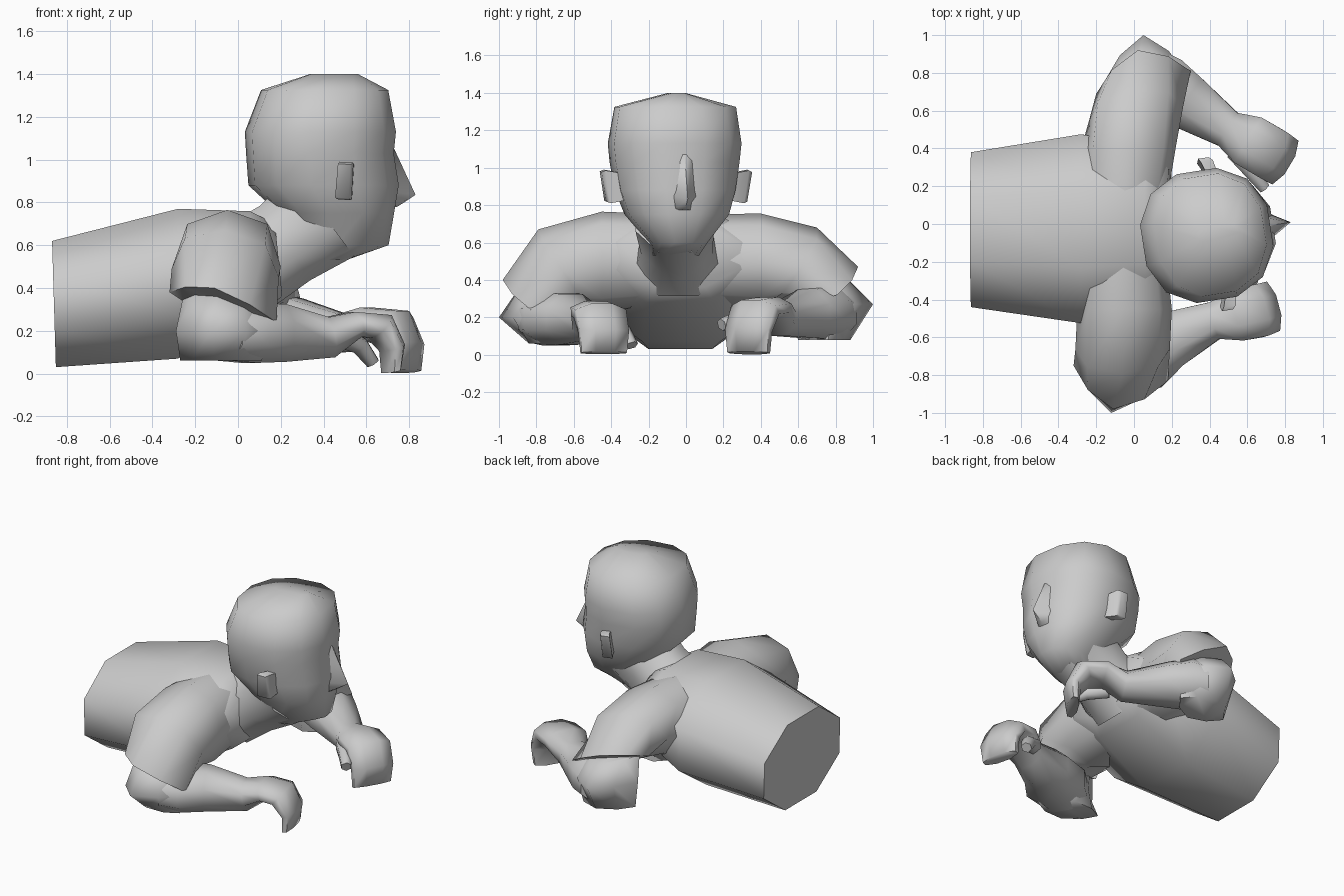
import bpy, bmesh, math
from mathutils import Vector, Matrix


def frame(c, s, t, p=2.0, n=8, phase=0.0):
    """Superellipse ring at c spanned by half-axes s and t."""
    pts = []
    m = math.cos(2 * math.pi * phase / n) ** (2 / p)
    for i in range(n):
        a = 2 * math.pi * (i + phase) / n
        u = math.copysign(abs(math.cos(a)) ** (2 / p), math.cos(a)) / m
        v = math.copysign(abs(math.sin(a)) ** (2 / p), math.sin(a)) / m
        pts.append(Vector(c) + Vector(s) * u + Vector(t) * v)
    return pts


def section(c, d, hw, hh, n=8, p=2.0):
    """Upright ring at c facing d, with half width and half height."""
    d = Vector(d).normalized()
    side = Vector((0, 0, 1)).cross(d).normalized()
    return frame(c, side * hw, d.cross(side) * hh, p, n, 0.5)


def loft(name, rings, angle=70, matrix=None):
    """Skin a list of equal-count rings and cap both ends."""
    bm = bmesh.new()
    vs = [[bm.verts.new(p) for p in r] for r in rings]
    n = len(vs[0])
    for a, b in zip(vs, vs[1:]):
        for i in range(n):
            bm.faces.new((a[i], a[(i + 1) % n], b[(i + 1) % n], b[i]))
    bm.faces.new(vs[0][::-1])
    bm.faces.new(vs[-1])
    bmesh.ops.recalc_face_normals(bm, faces=bm.faces)
    me = bpy.data.meshes.new(name)
    bm.to_mesh(me)
    bm.free()
    ob = bpy.data.objects.new(name, me)
    bpy.context.collection.objects.link(ob)
    if matrix:
        me.transform(matrix)
    bpy.ops.object.select_all(action='DESELECT')
    ob.select_set(True)
    bpy.context.view_layer.objects.active = ob
    bpy.ops.object.shade_smooth_by_angle(angle=math.radians(angle))
    return ob


def tube(name, sections, n=8):
    return loft(name, [section(*s, n=n) for s in sections])


def frames(name, rings):
    return loft(name, [frame(*r) for r in rings])


# torso, cut flat at the waist, sloping up to the neck
tube("torso", [
    ((-0.86, -0.03, 0.325), (1, 0, 0.03), 0.41, 0.295),
    ((-0.28, -0.025, 0.42), (1, 0, 0), 0.50, 0.35),
    ((0.08, -0.03, 0.52), (1, 0, 0.1), 0.44, 0.24),
    ((0.19, -0.03, 0.53), (1, 0, 0.1), 0.32, 0.17)])

# neck
tube("neck", [
    ((0.05, -0.04, 0.50), (0.8, 0, 0.5), 0.25, 0.22),
    ((0.22, -0.05, 0.61), (0.8, 0, 0.55), 0.19, 0.21),
    ((0.40, -0.06, 0.74), (0.8, 0, 0.6), 0.21, 0.24)])

# head: (height, back x, front x, half width)
turn = Matrix.Translation((0.39, -0.06, 0)) @ Matrix.Rotation(math.radians(9), 4, 'Z')
levels = [(0.53, 0.36, 0.50, 0.12), (0.60, 0.30, 0.70, 0.15), (0.75, 0.20, 0.72, 0.27),
          (0.88, 0.06, 0.74, 0.31), (1.03, 0.05, 0.715, 0.335), (1.13, 0.045, 0.725, 0.345),
          (1.325, 0.12, 0.69, 0.315), (1.40, 0.34, 0.56, 0.04)]
head = [frame(((x0 + x1) / 2 - 0.39, 0, z), ((x1 - x0) / 2, 0, 0), (0, w, 0), 2.3, 12, 0.5)
        for z, x0, x1, w in levels]
loft("head", head, 70, turn)

# nose
loft("nose", [[Vector((x, s, z)) for x, s, z in ring] for ring in (
    [(0.30, -0.05, 1.08), (0.30, 0.05, 1.08), (0.335, 0, 1.07)],
    [(0.32, -0.075, 0.85), (0.32, 0.075, 0.85), (0.445, 0, 0.835)],
    [(0.31, -0.06, 0.77), (0.31, 0.06, 0.77), (0.36, 0, 0.78)])], 80, turn)

# ears, flaring outward at the top
for s, label in ((1, "left"), (-1, "right")):
    ring = lambda y, x, e: [Vector((x + a * e, s * (y + b * 0.15), 0.9 + b * e)) for a, b in
                            ((-0.04, -0.085), (0.03, -0.09), (0.035, 0.085), (-0.03, 0.09))]
    loft(label + "_ear", [ring(0.28, 0.08, 0.8), ring(0.375, 0.055, 1.0), ring(0.395, 0.04, 0.9)], 60, turn)

# shoulders and short sleeves with pointed cuffs
frames("right_sleeve", [
    ((-0.06, -0.08, 0.51), (0.22, 0, 0), (0, 0, 0.24), 2.4),
    ((-0.05, -0.45, 0.50), (0.25, 0, 0), (0, 0, 0.265), 2.4),
    ((-0.06, -0.66, 0.47), (0.25, 0, -0.02), (0, -0.13, 0.20), 2.4),
    ((-0.07, -0.79, 0.31), (0.25, -0.04, -0.07), (-0.04, -0.19, 0.09), 1.35)])
frames("left_sleeve", [
    ((-0.06, 0.04, 0.51), (0.22, 0, 0), (0, 0, 0.24), 2.4),
    ((-0.03, 0.40, 0.50), (0.25, 0, 0), (0, 0, 0.255), 2.4),
    ((0.01, 0.58, 0.49), (0.25, 0.04, -0.02), (-0.02, 0.12, 0.19), 2.4),
    ((0.05, 0.75, 0.38), (0.25, 0.06, -0.06), (-0.03, 0.17, 0.09), 1.35)])

# pointed elbows
frames("right_elbow", [
    ((-0.07, -0.73, 0.36), (0.18, -0.03, -0.03), (-0.03, -0.16, 0.0), 1.5),
    ((-0.06, -0.78, 0.20), (0.23, -0.03, 0), (-0.06, -0.22, 0), 1.3),
    ((-0.08, -0.73, 0.06), (0.19, -0.06, 0), (-0.03, -0.11, 0), 1.5)])
frames("left_elbow", [
    ((0.05, 0.72, 0.40), (0.18, 0.03, -0.03), (-0.03, 0.15, 0.0), 1.5),
    ((0.06, 0.77, 0.27), (0.22, 0.02, 0), (-0.01, 0.23, 0), 1.3),
    ((0.07, 0.74, 0.08), (0.19, 0.02, 0), (0.0, 0.14, 0), 1.5)])

# forearms, wrists and downward-curled hands
tube("right_arm", [
    ((-0.06, -0.76, 0.19), (0.85, 0.5, 0), 0.16, 0.13),
    ((0.05, -0.70, 0.19), (0.85, 0.5, 0), 0.19, 0.14),
    ((0.20, -0.61, 0.19), (0.9, 0.4, 0), 0.15, 0.135),
    ((0.43, -0.51, 0.17), (0.95, 0.25, 0.15), 0.10, 0.095),
    ((0.55, -0.48, 0.23), (0.95, 0.25, 0.25), 0.14, 0.06),
    ((0.66, -0.46, 0.22), (0.75, 0.2, -0.65), 0.14, 0.07),
    ((0.72, -0.44, 0.12), (0.3, 0.08, -0.95), 0.135, 0.05),
    ((0.715, -0.44, 0.01), (0.2, 0.05, -1), 0.125, 0.035)])
tube("left_arm", [
    ((0.06, 0.80, 0.22), (0.7, -0.6, 0), 0.15, 0.13),
    ((0.14, 0.74, 0.23), (0.7, -0.6, 0), 0.17, 0.15),
    ((0.27, 0.65, 0.22), (0.8, -0.6, 0), 0.15, 0.13),
    ((0.50, 0.50, 0.19), (0.85, -0.5, 0.15), 0.10, 0.09),
    ((0.61, 0.44, 0.25), (0.85, -0.5, 0.2), 0.14, 0.06),
    ((0.73, 0.37, 0.24), (0.65, -0.4, -0.65), 0.14, 0.07),
    ((0.785, 0.335, 0.13), (0.3, -0.18, -0.95), 0.135, 0.05),
    ((0.78, 0.335, 0.01), (0.2, -0.12, -1), 0.125, 0.035)])

# thumbs
tube("right_thumb", [
    ((0.47, -0.42, 0.18), (0.8, 0.5, -0.1), 0.05, 0.05),
    ((0.57, -0.34, 0.13), (0.6, 0.4, -0.7), 0.04, 0.04),
    ((0.63, -0.29, 0.05), (0.5, 0.3, -0.8), 0.03, 0.03)], n=6)
tube("left_thumb", [
    ((0.53, 0.39, 0.20), (0.7, -0.7, 0), 0.05, 0.05),
    ((0.62, 0.28, 0.19), (0.6, -0.7, -0.2), 0.04, 0.04),
    ((0.69, 0.19, 0.16), (0.6, -0.7, -0.3), 0.03, 0.03)], n=6)
